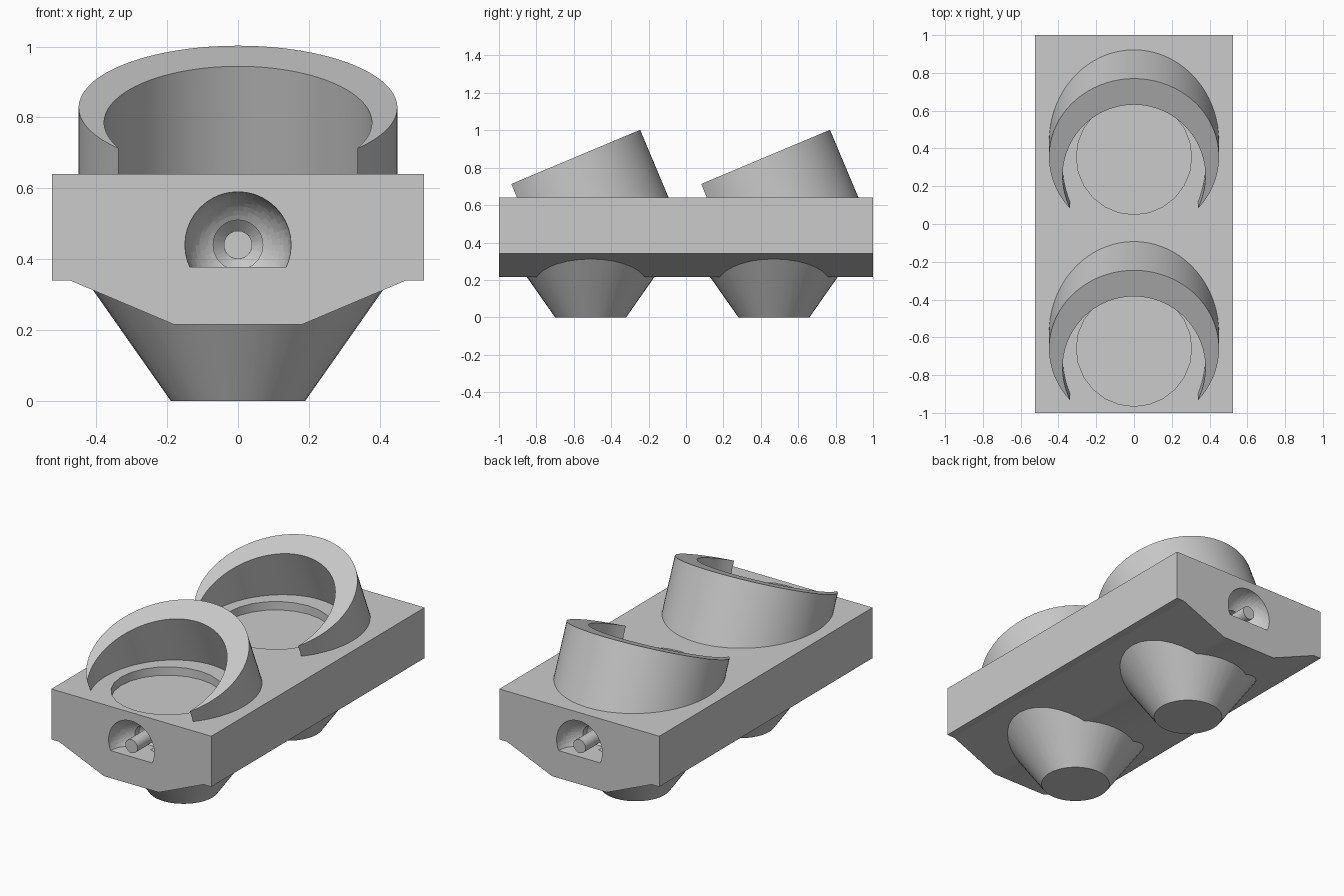
import bpy, bmesh, math
from mathutils import Vector, Matrix

cube = bpy.data.objects.get("Cube")
if cube:
    bpy.data.objects.remove(cube)

grey = bpy.data.materials.new("plain grey")
grey.use_nodes = True
colour = (0.6, 0.6, 0.6, 1)
grey.diffuse_color = colour
grey.node_tree.nodes["Principled BSDF"].inputs["Base Color"].default_value = colour

TOP = 0.64       # deck height
PORT_Z = 0.44    # height of the end sockets
TILT = math.atan2(0.29, 0.69)


def finish(name, bm, smooth=True):
    bmesh.ops.recalc_face_normals(bm, faces=bm.faces)
    mesh = bpy.data.meshes.new(name)
    bm.to_mesh(mesh)
    bm.free()
    mesh.materials.append(grey)
    obj = bpy.data.objects.new(name, mesh)
    bpy.context.collection.objects.link(obj)
    if smooth:
        smooth_by_angle(obj)
    return obj


def smooth_by_angle(obj):
    bpy.ops.object.select_all(action="DESELECT")
    obj.select_set(True)
    bpy.context.view_layer.objects.active = obj
    bpy.ops.object.shade_smooth_by_angle(angle=math.radians(30))


def prism(rings):
    """Close a solid between two matching loops of points."""
    bm = bmesh.new()
    a, b = [[bm.verts.new(p) for p in ring] for ring in rings]
    bm.faces.new(a)
    bm.faces.new(b)
    for i in range(len(a)):
        j = (i + 1) % len(a)
        bm.faces.new((a[i], a[j], b[j], b[i]))
    return bm


def cone(name, r1, r2, depth, matrix, segments):
    bm = bmesh.new()
    bmesh.ops.create_cone(bm, cap_ends=True, segments=segments, radius1=r1,
                          radius2=r2, depth=depth, matrix=matrix)
    return finish(name, bm)


def cut(target, cutter):
    cutter.hide_render = True
    mod = target.modifiers.new("cut", "BOOLEAN")
    mod.operation = "DIFFERENCE"
    mod.solver = "EXACT"
    mod.object = cutter
    bpy.context.view_layer.objects.active = target
    bpy.ops.object.modifier_apply(modifier=mod.name)
    bpy.data.objects.remove(cutter)


# Body: one cross-section run front to back
half = [(0.18, 0.215), (0.475, 0.34), (0.525, 0.34), (0.525, TOP)]
section = half + [(-x, z) for x, z in reversed(half)]
body = finish("body", prism([[(x, y, z) for x, z in section] for y in (-1, 1)]), False)

# Round shallow recesses in the deck
for y in (-0.66, 0.355):
    cut(body, cone("recess_cutter", 0.305, 0.305, 0.1,
                   Matrix.Translation((0, y, TOP)), 24))


# End sockets: a bowl with a deeper hole, flat along the bottom
def socket_cutter(side):
    bowl = [(0.15 * math.cos(t), 0.15 * math.sin(t))
            for t in [math.acos(0.07 / 0.15) * i / 10 for i in range(11)]]
    profile = [(0, -0.02), (0.15, -0.02)] + bowl + [(0.07, 0.17), (0.04, 0.2), (0, 0.2)]
    bm = bmesh.new()
    verts = [bm.verts.new((r, side * (1 - d), PORT_Z)) for r, d in profile]
    edges = [bm.edges.new(pair) for pair in zip(verts, verts[1:])]
    bmesh.ops.spin(bm, geom=verts + edges, cent=(0, 0, PORT_Z), axis=(0, 1, 0),
                   angle=math.tau, steps=40, use_duplicate=False)
    bmesh.ops.remove_doubles(bm, verts=bm.verts, dist=0.0005)
    cutting = bmesh.ops.bisect_plane(
        bm, geom=bm.verts[:] + bm.edges[:] + bm.faces[:], plane_co=(0, 0, 0.378),
        plane_no=(0, 0, -1), clear_outer=True)["geom_cut"]
    bmesh.ops.holes_fill(bm, edges=[e for e in cutting if isinstance(e, bmesh.types.BMEdge)])
    return finish("socket_cutter", bm, False)


for side, end in ((-1, "front"), (1, "back")):
    cut(body, socket_cutter(side))
    cone(end + "_pin", 0.04, 0.04, 0.21, Matrix.Translation((0, side * 0.895, PORT_Z))
         @ Matrix.Rotation(math.pi / 2, 4, "X"), 24)
smooth_by_angle(body)

# Tapered housings underneath
for y, end in ((-0.51, "front"), (0.47, "back")):
    cone(end + "_housing", 0.19, 0.43, 0.342, Matrix.Translation((0, y, 0.171)), 40)


# Tilted hoods: crescents slid down along their own axis to the deck
def hood(name, y):
    def arc(rx, ry, cy, n=56):
        start = math.acos(0.338 / rx)
        return [(rx * math.cos(t), cy + ry * math.sin(t))
                for t in [-start + (math.pi + 2 * start) * i / n for i in range(n + 1)]]

    outline = arc(0.45, 0.45, 0) + arc(0.378, 0.41, -0.11)[::-1]
    slope = Vector((0, math.cos(TILT), math.sin(TILT)))
    axis = Vector((0, -math.sin(TILT), math.cos(TILT)))
    upper = [Vector((x, y, 0.828)) + slope * v for x, v in outline]
    lower = [p - axis * ((p.z - TOP + 0.01) / axis.z) for p in upper]
    bm = prism([upper, lower])
    bmesh.ops.remove_doubles(bm, verts=bm.verts, dist=0.006)
    finish(name, bm)


hood("front_hood", -0.66)
hood("back_hood", 0.355)
